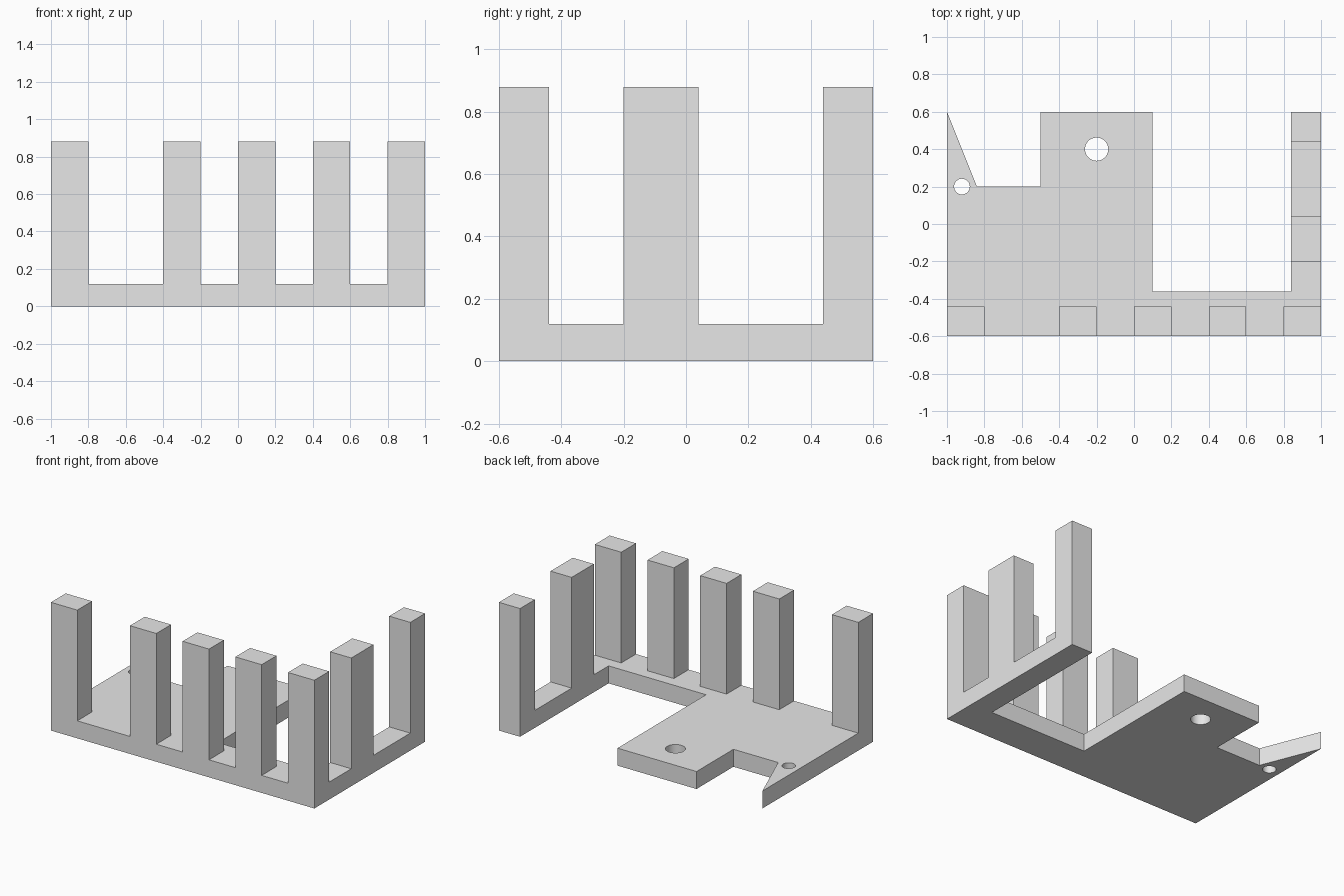
import bpy
import bmesh
import math

default_cube = bpy.data.objects.get("Cube")
if default_cube:
    bpy.data.objects.remove(default_cube, do_unlink=True)

PLATE = 0.12   # plate thickness
TOP = 0.88     # post top height

grey = bpy.data.materials.new("light grey")
grey.use_nodes = True
grey.diffuse_color = (0.8, 0.8, 0.8, 1)
grey.node_tree.nodes["Principled BSDF"].inputs["Base Color"].default_value = (0.8, 0.8, 0.8, 1)


def prism(name, outline, z0, z1):
    """Extrude a flat outline between two heights."""
    bm = bmesh.new()
    face = bm.faces.new([bm.verts.new((x, y, z0)) for x, y in outline])
    grown = bmesh.ops.extrude_face_region(bm, geom=[face])["geom"]
    verts = [v for v in grown if isinstance(v, bmesh.types.BMVert)]
    bmesh.ops.translate(bm, verts=verts, vec=(0, 0, z1 - z0))
    bmesh.ops.recalc_face_normals(bm, faces=bm.faces)
    mesh = bpy.data.meshes.new(name)
    bm.to_mesh(mesh)
    bm.free()
    mesh.materials.append(grey)
    obj = bpy.data.objects.new(name, mesh)
    bpy.context.collection.objects.link(obj)
    return obj


def post(name, x0, x1, y0, y1):
    return prism(name, [(x0, y0), (x1, y0), (x1, y1), (x0, y1)], PLATE, TOP)


def drill(target, x, y, radius):
    """Cut a round hole straight through the target."""
    steps = 48
    circle = [(x + radius * math.cos(math.tau * i / steps),
               y + radius * math.sin(math.tau * i / steps)) for i in range(steps)]
    cutter = prism("hole_cutter", circle, -PLATE, 2 * PLATE)
    cutter.hide_render = True
    mod = target.modifiers.new("hole", "BOOLEAN")
    mod.operation = "DIFFERENCE"
    mod.solver = "EXACT"
    mod.object = cutter
    bpy.context.view_layer.objects.active = target
    bpy.ops.object.modifier_apply(modifier=mod.name)
    bpy.data.objects.remove(cutter, do_unlink=True)


# Base plate with tab, pointed corner and open bay
base = prism("base_plate", [
    (-1, -0.6), (1, -0.6), (1, 0.6), (0.84, 0.6), (0.84, -0.36), (0.1, -0.36),
    (0.1, 0.6), (-0.5, 0.6), (-0.5, 0.2), (-0.84, 0.2), (-1, 0.6)], 0, PLATE)

# Mounting holes
drill(base, -0.2, 0.4, 0.062)
drill(base, -0.92, 0.2, 0.042)

# Row of posts along the front edge
for i, x in enumerate((-1, -0.4, 0, 0.4, 0.8)):
    post(f"front_post_{i + 1}", x, x + 0.2, -0.6, -0.44)

# Posts along the left arm
post("side_post_middle", 0.84, 1, -0.2, 0.04)
post("side_post_back", 0.84, 1, 0.44, 0.6)

# Smooth hole walls, keep every corner crisp
bpy.ops.object.select_all(action="DESELECT")
base.select_set(True)
bpy.context.view_layer.objects.active = base
bpy.ops.object.shade_smooth_by_angle(angle=math.radians(30))
